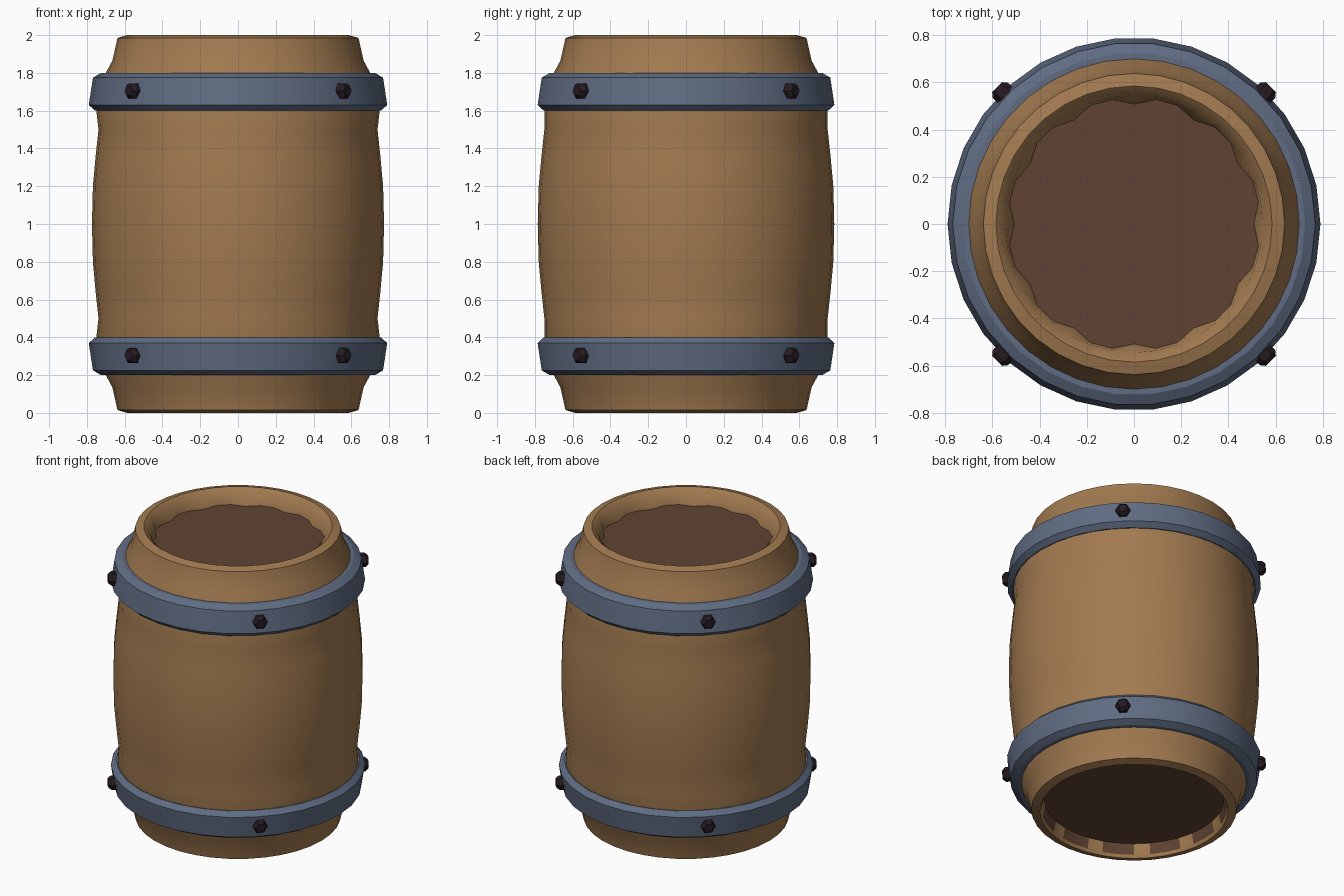
import bpy
import bmesh
from math import sin, cos, tau, radians
from mathutils import Matrix, Vector

if "Cube" in bpy.data.objects:
    bpy.data.objects.remove(bpy.data.objects["Cube"], do_unlink=True)


def material(name, color):
    m = bpy.data.materials.new(name)
    m.use_nodes = True
    m.diffuse_color = (*color, 1)
    m.node_tree.nodes["Principled BSDF"].inputs["Base Color"].default_value = (*color, 1)
    return m


WOOD = material("tan wood", (0.36, 0.195, 0.08))
DARK = material("dark wood", (0.115, 0.057, 0.033))
IRON = material("blue grey iron", (0.115, 0.15, 0.225))
BOLT = material("black bolt", (0.019, 0.011, 0.016))


def lathe(bm, profile, sides, closed=False):
    """Spin (radius, height) pairs around z; returns the vertex rings."""
    rings = [[bm.verts.new((r * cos(tau * i / sides), r * sin(tau * i / sides), z))
              for i in range(sides)] for r, z in profile]
    pairs = list(zip(rings, rings[1:]))
    if closed:
        pairs.append((rings[-1], rings[0]))
    for a, b in pairs:
        for i in range(sides):
            j = (i + 1) % sides
            bm.faces.new((a[i], a[j], b[j], b[i]))
    return rings


def finish(bm, name, mats, smooth=True):
    bmesh.ops.recalc_face_normals(bm, faces=bm.faces)
    mesh = bpy.data.meshes.new(name)
    bm.to_mesh(mesh)
    bm.free()
    for m in mats:
        mesh.materials.append(m)
    obj = bpy.data.objects.new(name, mesh)
    bpy.context.collection.objects.link(obj)
    if smooth:
        bpy.ops.object.select_all(action='DESELECT')
        obj.select_set(True)
        bpy.context.view_layer.objects.active = obj
        bpy.ops.object.shade_smooth_by_angle(angle=radians(30))
    return obj


# Barrel body: half profile from the middle up to the recessed lid, mirrored down
half = [(0.785, 1.0), (0.78, 1.2), (0.765, 1.36), (0.75, 1.5), (0.75, 1.6), (0.70, 1.8),
        (0.665, 1.865), (0.638, 1.985), (0.585, 2.0), (0.545, 1.965), (0.535, 1.9)]
low = [(r, 2 - z) for r, z in half[:0:-1]]
low[0], low[1] = (0.56, 0.09), (0.575, 0.02)
bm = bmesh.new()
rings = lathe(bm, low + half, 36)

# Scalloped edge of the lid
for i in range(0, 36, 3):
    rings[-1][i].co.x *= 0.95
    rings[-1][i].co.y *= 0.95

# Staves are slightly flattened sideways between the hoops
for v in bm.verts:
    if 0.45 < v.co.z < 1.55:
        v.co.x *= 0.985

# Lid and base, with the dark recess underneath and its light notches
bm.faces.new(rings[-1]).material_index = 1
bm.faces.new(rings[0]).material_index = 1
for i in range(36):
    if i % 3 != 1:
        edge = bm.edges.get((rings[0][i], rings[0][(i + 1) % 36]))
        for f in edge.link_faces:
            f.material_index = 1
finish(bm, "barrel_body", [WOOD, DARK])

# Hoops: bevelled bands, widest towards the middle of the barrel
band = [(0.69, 1.6), (0.757, 1.6), (0.79, 1.63), (0.768, 1.775), (0.725, 1.8), (0.69, 1.8)]
for name, flip in (("upper_hoop", False), ("lower_hoop", True)):
    bm = bmesh.new()
    lathe(bm, [(r, 2 - z if flip else z) for r, z in band], 30, closed=True)
    finish(bm, name, [IRON], smooth=True)

# Hexagonal bolts on the diagonals of both hoops
for level, z in (("upper", 1.705), ("lower", 0.305)):
    for k in range(4):
        out = Vector((cos(tau * (k + 0.5) / 4), sin(tau * (k + 0.5) / 4), 0))
        bm = bmesh.new()
        for r1, r2, depth, dist in ((0.046, 0.046, 0.05, 0.775), (0.046, 0.03, 0.02, 0.81)):
            place = Matrix.Translation(out * dist + Vector((0, 0, z))) @ \
                out.to_track_quat('Z', 'Y').to_matrix().to_4x4() @ Matrix.Rotation(tau / 12, 4, 'Z')
            bmesh.ops.create_cone(bm, cap_ends=True, segments=6, radius1=r1, radius2=r2,
                                  depth=depth, matrix=place)
        finish(bm, f"{level}_bolt_{k + 1}", [BOLT], smooth=False)
